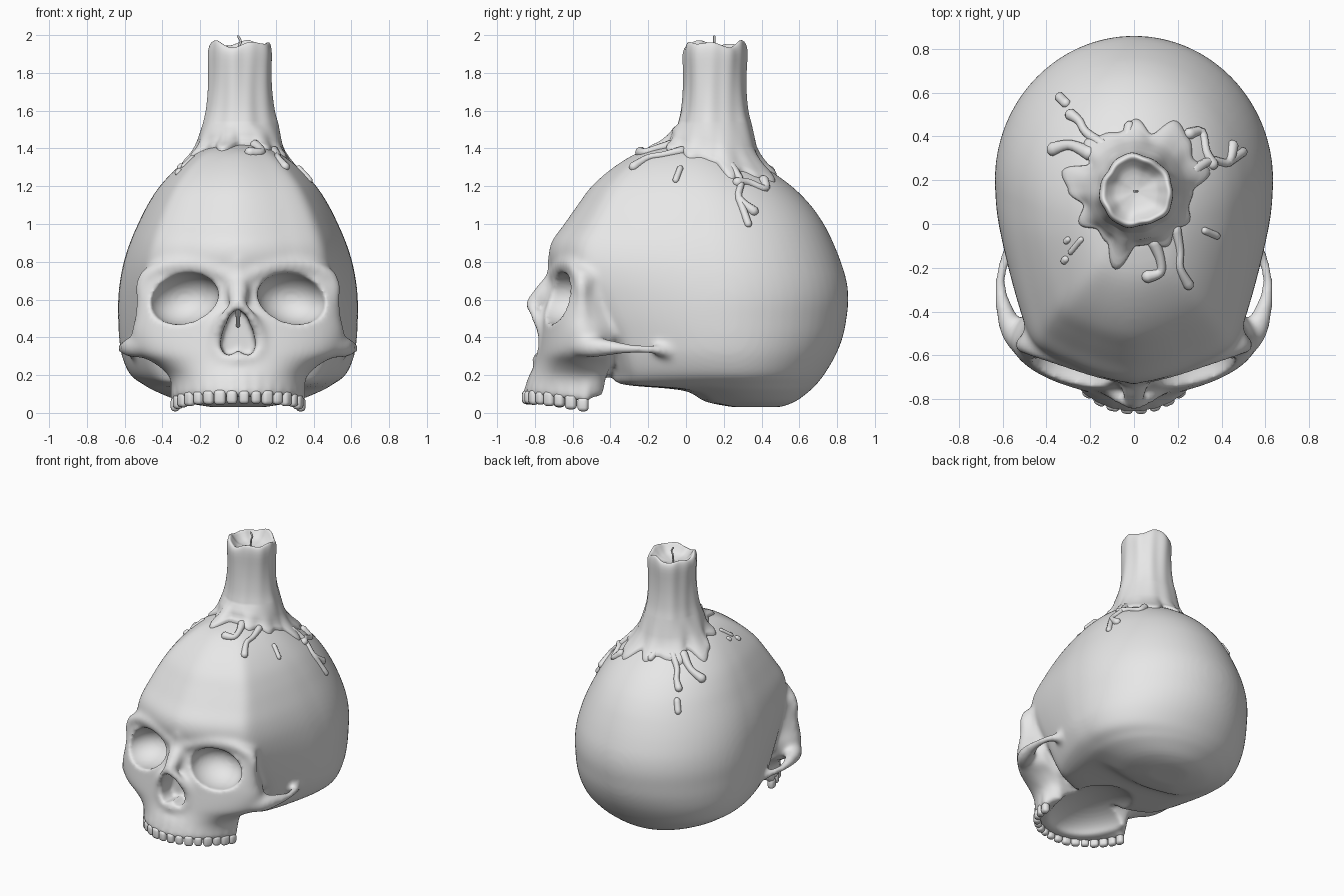
import bpy, bmesh, math, random
from mathutils import Vector, Matrix
from mathutils.bvhtree import BVHTree

cube = bpy.data.objects.get("Cube")
if cube:
    bpy.data.objects.remove(cube)

random.seed(4)
GREY = (0.8, 0.8, 0.8, 1)
mat = bpy.data.materials.new("pale_grey")
mat.use_nodes = True
mat.diffuse_color = GREY
mat.node_tree.nodes["Principled BSDF"].inputs["Base Color"].default_value = GREY


def finish(bm, name):
    """Turn a bmesh into a smooth shaded object."""
    bmesh.ops.recalc_face_normals(bm, faces=bm.faces[:])
    mesh = bpy.data.meshes.new(name)
    bm.to_mesh(mesh)
    bm.free()
    mesh.materials.append(mat)
    mesh.shade_smooth()
    obj = bpy.data.objects.new(name, mesh)
    bpy.context.collection.objects.link(obj)
    return obj


def resample(keys, steps):
    """Catmull-Rom curve through rows of numbers."""
    out = []
    for i in range(len(keys) - 1):
        p = [keys[max(0, min(len(keys) - 1, i + k))] for k in (-1, 0, 1, 2)]
        for s in range(steps):
            t = s / steps
            out.append([b + 0.5 * t * (c - a + t * (2 * a - 5 * b + 4 * c - d
                        + t * (3 * (b - c) + d - a))) for a, b, c, d in zip(*p)])
    out.append(list(keys[-1]))
    return out


def loft(bm, rings):
    """Closed skin over rings of equal point count, capped at both ends."""
    loops = [[bm.verts.new(p) for p in ring] for ring in rings]
    n = len(loops[0])
    for a, b in zip(loops, loops[1:]):
        for i in range(n):
            j = (i + 1) % n
            bm.faces.new((a[i], a[j], b[j], b[i]))
    bm.faces.new(loops[0][::-1])
    bm.faces.new(loops[-1])


def tube(bm, keys, sides=12, steps=5):
    """Tapered round tube; each key is x, y, z, radius."""
    pts = resample(keys, steps)
    pos = [Vector(p[:3]) for p in pts]
    rings = []
    for i, p in enumerate(pts):
        d = (pos[min(i + 1, len(pos) - 1)] - pos[max(i - 1, 0)]).normalized()
        ref = Vector((0, 0, 1)) if abs(d.z) < 0.8 else Vector((0, 1, 0))
        u = d.cross(ref).normalized()
        v = d.cross(u)

        def ring(shift, r):
            return [pos[i] + d * shift + (u * math.cos(a) + v * math.sin(a)) * r
                    for a in (math.tau * k / sides for k in range(sides))]
        r = p[3]
        if i == 0:
            rings += [ring(-0.8 * r, 0.3 * r), ring(-0.5 * r, 0.75 * r)]
        rings.append(ring(0, r))
        if i == len(pts) - 1:
            rings += [ring(0.5 * r, 0.75 * r), ring(0.8 * r, 0.3 * r)]
    loft(bm, rings)


def both_sides(bm, keys):
    for side in (1, -1):
        tube(bm, [(side * k[0],) + tuple(k[1:]) for k in keys])


def mirrored(half):
    """Complete a half ring that starts and ends on the middle plane."""
    return half + [(-x, y, z) for x, y, z in half[-2:0:-1]]


# Braincase plan: bluntly pointed forehead and an elliptical back
FOREHEAD = resample([(1, 0), (0.988, 0.14), (0.955, 0.31), (0.91, 0.47), (0.86, 0.63),
                     (0.79, 0.765), (0.64, 0.845), (0.42, 0.925), (0.2, 0.983), (0, 1)], 3)
BACK = [(math.sin(a), math.cos(a)) for a in (math.pi / 2 * k / 16 for k in range(1, 17))]

skull = bmesh.new()
rings = []
# height, front, back, half width, depth of the widest point
for z, front, back, w, mid in resample([
        (0.03, 0.25, 0.5, 0.14, 0.36), (0.06, 0.1, 0.58, 0.3, 0.33),
        (0.12, -0.02, 0.66, 0.45, 0.29), (0.15, -0.39, 0.69, 0.5, 0.26),
        (0.2, -0.42, 0.73, 0.57, 0.24), (0.3, -0.45, 0.79, 0.615, 0.22),
        (0.4, -0.49, 0.83, 0.63, 0.21), (0.5, -0.55, 0.85, 0.635, 0.2),
        (0.6, -0.61, 0.86, 0.635, 0.2), (0.7, -0.68, 0.85, 0.625, 0.19),
        (0.8, -0.725, 0.82, 0.605, 0.17), (0.9, -0.715, 0.78, 0.573, 0.15),
        (1.0, -0.645, 0.73, 0.53, 0.13), (1.1, -0.575, 0.66, 0.48, 0.11),
        (1.2, -0.5, 0.56, 0.415, 0.08), (1.3, -0.385, 0.42, 0.32, 0.05),
        (1.38, -0.25, 0.28, 0.21, 0.03), (1.42, -0.1, 0.17, 0.1, 0.03)], 5):
    rings.append(mirrored([(w * s, mid + (front - mid) * t, z) for t, s in FOREHEAD]
                          + [(w * s, mid + (back - mid) * t, z) for t, s in BACK]))
loft(skull, rings)
tree = BVHTree.FromBMesh(skull)

# Face block: height, front, half width, depth of the widest point, back, pointedness
rings = []
for z, front, w, side, back, point in resample([
        (0.085, -0.845, 0.345, -0.54, -0.5, 0), (0.14, -0.845, 0.35, -0.53, -0.46, 0),
        (0.2, -0.825, 0.37, -0.53, -0.42, 0), (0.26, -0.8, 0.44, -0.54, -0.4, 0),
        (0.32, -0.785, 0.54, -0.53, -0.4, 0), (0.42, -0.775, 0.565, -0.53, -0.38, 0.05),
        (0.52, -0.765, 0.54, -0.55, -0.38, 0.15), (0.65, -0.725, 0.525, -0.56, -0.38, 0.5),
        (0.74, -0.73, 0.525, -0.56, -0.38, 0.85), (0.81, -0.735, 0.42, -0.56, -0.38, 0.85),
        (0.9, -0.705, 0.36, -0.52, -0.38, 0.6), (0.98, -0.63, 0.32, -0.48, -0.38, 0.4)], 4):
    half = []
    for i in range(13):
        a = math.pi / 2 * i / 12
        reach = math.cos(a) * (1 - point) + (1 - math.sin(a)) * point
        half.append((w * math.sin(a), side + (front - side) * reach, z))
    half += [(w * 0.96, side + 0.06, z), (w * 0.84, max(back, side + 0.1), z), (0, back, z)]
    rings.append(mirrored(half))
loft(skull, rings)

# Brow and outer eye rims
both_sides(skull, [(0.04, -0.695, 0.72, 0.04), (0.2, -0.655, 0.78, 0.04),
                   (0.38, -0.595, 0.775, 0.04), (0.495, -0.555, 0.7, 0.04),
                   (0.505, -0.55, 0.58, 0.035), (0.51, -0.54, 0.44, 0.045)])
# Cheek arches
both_sides(skull, [(0.44, -0.61, 0.36, 0.06), (0.54, -0.51, 0.35, 0.06),
                   (0.585, -0.41, 0.345, 0.045), (0.61, -0.29, 0.34, 0.028),
                   (0.595, -0.18, 0.335, 0.027), (0.54, -0.08, 0.32, 0.04)])
# Nose bridge and rim of the nose opening
tube(skull, [(0, -0.68, 0.8, 0.05), (0, -0.685, 0.71, 0.06), (0, -0.745, 0.635, 0.06),
             (0, -0.815, 0.58, 0.04)])
both_sides(skull, [(0.01, -0.82, 0.57, 0.032), (0.075, -0.79, 0.5, 0.03),
                   (0.125, -0.755, 0.4, 0.03), (0.105, -0.765, 0.31, 0.03),
                   (0, -0.79, 0.28, 0.03)])

# Teeth along the upper jaw, with root swellings above them
teeth = bmesh.new()
COUNT = 8
for i in range(COUNT):
    f = (i + 0.5) / COUNT
    a = f * math.radians(88)
    for s in (1, -1):
        x, y = s * 0.335 * math.sin(a), -0.5 - 0.345 * math.cos(a)
        size = random.uniform(0.052, 0.064)
        place = (Matrix.Translation((x, y, 0.083 - 0.046 * f ** 3))
                 @ Matrix.Rotation(s * a + random.uniform(-0.12, 0.12), 4, "Z")
                 @ Matrix.Diagonal((size, 0.048, size + 0.016, 1)))
        bmesh.ops.create_cube(teeth, size=1, matrix=place)
        tube(skull, [(x, y + 0.01, 0.105 - 0.035 * f ** 3, 0.034),
                     (x, y + 0.03, 0.2, 0.022)], 8, 2)
bmesh.ops.bevel(teeth, geom=teeth.edges[:], offset=0.02, segments=3,
                affect="EDGES", profile=0.5)
finish(teeth, "teeth")

# Hollow shapes: eye sockets, palate and nose opening
hollows = bmesh.new()


def hollow_ball(center, size, tilt=0, turn=0):
    bmesh.ops.create_uvsphere(
        hollows, u_segments=40, v_segments=24, radius=1,
        matrix=Matrix.Translation(center) @ Matrix.Rotation(turn, 4, "Z")
        @ Matrix.Rotation(tilt, 4, "Y") @ Matrix.Diagonal((*size, 1)))


for s in (1, -1):
    hollow_ball((s * 0.285, -0.67, 0.605), (0.185, 0.185, 0.136), s * 0.2, s * 0.15)
hollow_ball((0, -0.43, 0.06), (0.275, 0.355, 0.15))
outline = mirrored([(0, -1, 0.55), (0.05, -1, 0.52), (0.095, -1, 0.43),
                    (0.112, -1, 0.36), (0.085, -1, 0.305), (0.03, -1, 0.31),
                    (0, -1, 0.335)])
loft(hollows, [outline, [(x * 0.8, -0.66, z) for x, y, z in outline]])
cutter = finish(hollows, "hollow_cutter")
cutter.hide_render = True
cutter.display_type = "WIRE"
cutter.hide_set(True)

# Fuse the skull, carve it and soften it
body = finish(skull, "skull")


def fuse(size):
    m = body.modifiers.new("fuse", "REMESH")
    m.mode = "VOXEL"
    m.voxel_size = size
    m.use_smooth_shade = True


fuse(0.015)
blend = body.modifiers.new("blend", "SMOOTH")
blend.factor = 0.5
blend.iterations = 8
carve = body.modifiers.new("carve", "BOOLEAN")
carve.operation = "DIFFERENCE"
carve.solver = "EXACT"
carve.object = cutter
fuse(0.014)
soften = body.modifiers.new("soften", "SMOOTH")
soften.factor = 0.5
soften.iterations = 6

# Thin wall at the top of the nose opening
septum = bmesh.new()
tube(septum, [(0, -0.78, 0.56, 0.016), (0, -0.73, 0.51, 0.012), (0, -0.67, 0.46, 0.01)])
finish(septum, "nose_septum")


# Candle with a wavy rim and a skirt of melted wax lying on the skull
def surface(x, y):
    hit = tree.ray_cast(Vector((x, y, 3)), Vector((0, 0, -1)))[0]
    return hit.z if hit else 1.0


CX, CY, N = 0.01, 0.15, 144
LOBES = [0.26, 0.35, 0.3, 0.34, 0.37, 0.27, 0.33, 0.28, 0.3, 0.33, 0.25, 0.35,
         0.31, 0.25, 0.3, 0.25, 0.27, 0.37, 0.25, 0.25, 0.29, 0.25, 0.28, 0.25]
angles = [math.tau * i / N for i in range(N)]


def skirt_radius(a):
    """Skirt radius, eased between the irregular lobes."""
    k, t = divmod(a / math.tau * len(LOBES), 1)
    b, c = LOBES[int(k) % len(LOBES)], LOBES[(int(k) + 1) % len(LOBES)]
    return b + (c - b) * (0.5 - 0.5 * math.cos(math.pi * t))


column = resample([(0.02, 1.885, 0), (0.09, 1.9, 0.2), (0.125, 1.93, 0.7),
                   (0.145, 1.953, 1), (0.16, 1.945, 1), (0.168, 1.9, 0.5),
                   (0.165, 1.8, 0), (0.167, 1.7, 0), (0.178, 1.6, 0),
                   (0.195, 1.53, 0)], 3)
candle = bmesh.new()
rings = []
for r, z, wave in column:
    ring = []
    for a in angles:
        q = r * (1 + 0.03 * math.cos(3 * a + 1) + 0.025 * math.cos(5 * a + 5 * z)
                 + 0.012 * math.cos(11 * a - 3 * z))
        ring.append((CX + q * math.cos(a), CY + q * math.sin(a),
                     z + wave * (0.01 * math.cos(5 * a) + 0.01 * math.cos(3 * a + 2))))
    rings.append(ring)
for s, lift in ((0.03, 0.085), (0.22, 0.055), (0.45, 0.036), (0.65, 0.026), (0.82, 0.022),
                (0.94, 0.016), (1, 0.004), (1, -0.03)):
    ring = []
    for a in angles:
        q = 0.22 + (skirt_radius(a) - 0.22) * s
        x, y = CX + q * math.cos(a), CY + q * math.sin(a)
        ring.append((x, y, surface(x, y) + lift))
    rings.append(ring)
loft(candle, rings)
finish(candle, "candle")

# Wax runs and loose drops: plan points, thickness
drips = bmesh.new()
RUNS = [([(-0.14, 0.36), (-0.22, 0.42), (-0.25, 0.47), (-0.29, 0.5)], 0.023),
        ([(-0.2, 0.32), (-0.29, 0.36), (-0.37, 0.34)], 0.028),
        ([(0.09, -0.08), (0.12, -0.16), (0.12, -0.22), (0.06, -0.24)], 0.025),
        ([(0.19, -0.02), (0.21, -0.12), (0.21, -0.2), (0.25, -0.28)], 0.021),
        ([(0.27, 0.24), (0.35, 0.29), (0.43, 0.28), (0.45, 0.36)], 0.023),
        ([(0.43, 0.28), (0.5, 0.33)], 0.017),
        ([(0.25, 0.41), (0.31, 0.42), (0.33, 0.33), (0.36, 0.27)], 0.023),
        ([(-0.34, 0.58), (-0.31, 0.55)], 0.019),
        ([(-0.24, -0.07), (-0.29, -0.13)], 0.011),
        ([(-0.32, -0.17), (-0.31, -0.16)], 0.014),
        ([(-0.31, -0.08), (-0.3, -0.07)], 0.012),
        ([(0.32, -0.03), (0.38, -0.055)], 0.014),
        ([(-0.03, 0.4), (-0.02, 0.45)], 0.02)]
for path, r in RUNS:
    last = len(path) - 1
    tube(drips, [(x, y, surface(x, y), r * (1.2 if i in (0, last) else 0.85))
                 for i, (x, y) in enumerate(path)], 10, 4)
finish(drips, "wax_drips")

# Wick
wick = bmesh.new()
tube(wick, [(0, CY, 1.87, 0.006), (0.005, CY, 1.94, 0.006),
            (0.015, CY, 1.965, 0.006), (0, CY, 1.994, 0.006)], 8)
finish(wick, "wick")
